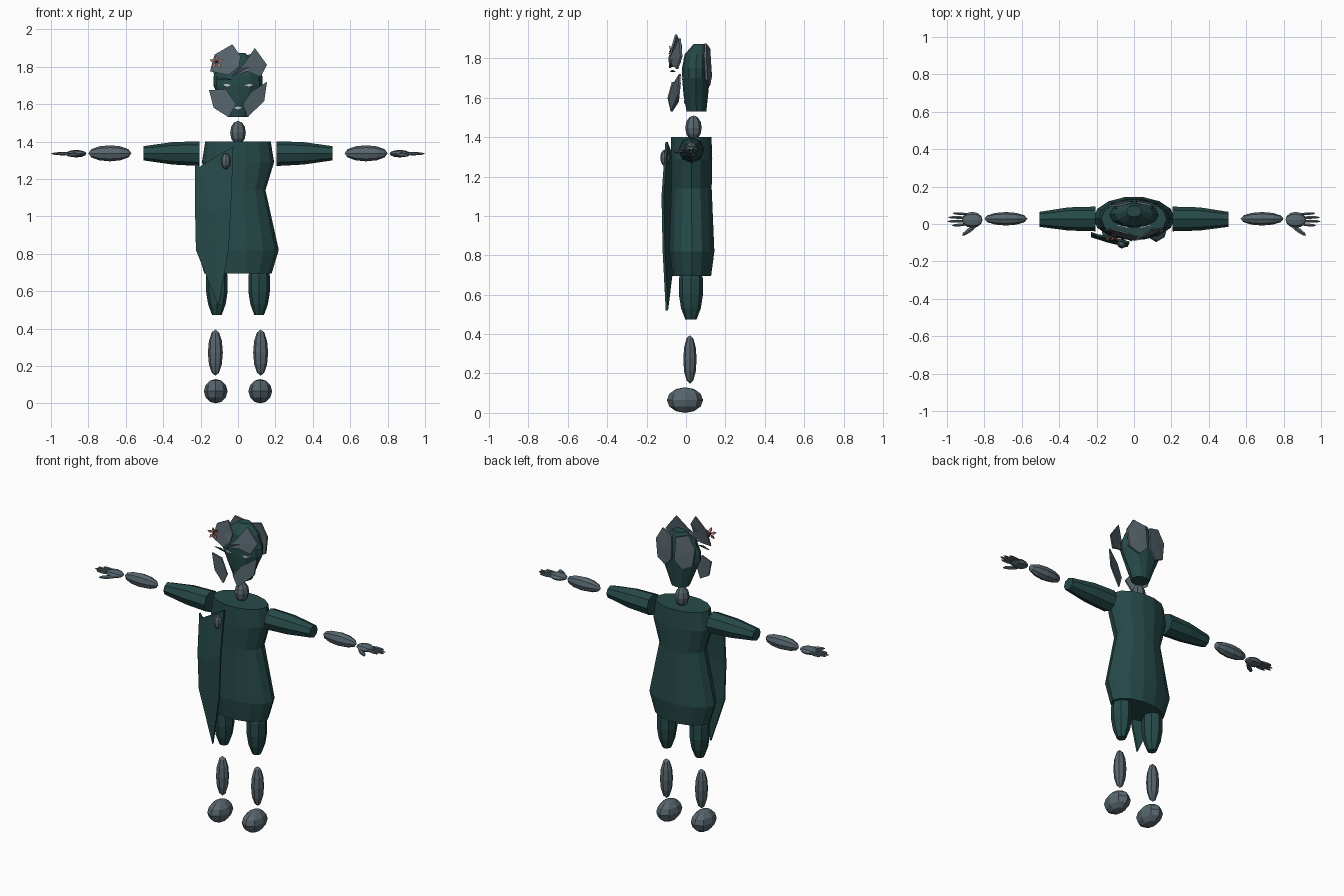
import bpy, bmesh, math
from mathutils import Vector

if "Cube" in bpy.data.objects:
    bpy.data.objects.remove(bpy.data.objects["Cube"])


def material(name, rgb):
    m = bpy.data.materials.new(name)
    m.diffuse_color = (*rgb, 1)
    m.use_nodes = True
    m.node_tree.nodes["Principled BSDF"].inputs["Base Color"].default_value = m.diffuse_color
    return m


GREEN = material("dark_green", (0.019, 0.068, 0.066))
GREY = material("slate_grey", (0.095, 0.132, 0.155))
WHITE = material("pale_grey", (0.55, 0.58, 0.58))
PINK = material("dusty_pink", (0.5, 0.2, 0.19))
RED = material("dark_red", (0.2, 0.02, 0.03))


def finish(name, bm, mat):
    bmesh.ops.recalc_face_normals(bm, faces=bm.faces)
    me = bpy.data.meshes.new(name)
    bm.to_mesh(me)
    bm.free()
    me.materials.append(mat)
    ob = bpy.data.objects.new(name, me)
    bpy.context.collection.objects.link(ob)
    return ob


def loft(name, rings, mat, sides=8, along_x=False):
    """Oval rings (cx, cy, cz, ra, rb) joined into a capped tube."""
    bm = bmesh.new()
    loops = []
    for cx, cy, cz, ra, rb in rings:
        loop = []
        for i in range(sides):
            a = 2 * math.pi * i / sides
            u, v = ra * math.cos(a), rb * math.sin(a)
            p = (cx, cy + u, cz + v) if along_x else (cx + u, cy + v, cz)
            loop.append(bm.verts.new(p))
        loops.append(loop)
    for lo, hi in zip(loops, loops[1:]):
        for i in range(sides):
            j = (i + 1) % sides
            bm.faces.new((lo[i], lo[j], hi[j], hi[i]))
    bm.faces.new(loops[0])
    bm.faces.new(loops[-1])
    return finish(name, bm, mat)


def bead(name, p0, p1, ra, rb, mat, segs=8, rings=6):
    """Faceted ellipsoid with its poles at p0 and p1."""
    p0, p1 = Vector(p0), Vector(p1)
    bm = bmesh.new()
    bmesh.ops.create_uvsphere(bm, u_segments=segs, v_segments=rings, radius=1)
    q = (p1 - p0).to_track_quat('Z', 'Y')
    for v in bm.verts:
        c = Vector((v.co.x * ra, v.co.y * rb, v.co.z * (p1 - p0).length / 2))
        v.co = q @ c + (p0 + p1) / 2
    return finish(name, bm, mat)


def plate(name, outline, y_of, mat, thick=0.01):
    """Sheet with an (x, z) outline, bent by y_of(x, z), split as a fan."""
    bm = bmesh.new()
    n = len(outline)
    cx, cz = (sum(p[k] for p in outline) / n for k in (0, 1))
    sides = []
    for d in (0, thick):
        hub = bm.verts.new((cx, y_of(cx, cz) + d, cz))
        rim = [bm.verts.new((x, y_of(x, z) + d, z)) for x, z in outline]
        for i in range(n):
            bm.faces.new((hub, rim[i], rim[(i + 1) % n]))
        sides.append(rim)
    f, b = sides
    for i in range(n):
        j = (i + 1) % n
        bm.faces.new((f[i], f[j], b[j], b[i]))
    return finish(name, bm, mat)


# Robe, neck and head
loft("robe", [(0, .03, .695, .18, .10), (0, .03, .82, .218, .117),
              (0, .028, 1.14, .147, .105), (0, .028, 1.29, .193, .108),
              (0, .027, 1.40, .175, .105)], GREEN, 14)
bead("neck", (0, .038, 1.385), (0, .038, 1.51), .042, .042, GREY)
loft("head", [(0, .053, 1.53, .055, .05), (0, .05, 1.61, .09, .062),
              (0, .05, 1.70, .132, .07), (0, .05, 1.75, .13, .07),
              (0, .053, 1.82, .10, .06), (0, .068, 1.872, .04, .03)], GREEN, 12)

# Arms and legs, both sides
for s, side in ((-1, "right"), (1, "left")):
    loft(side + "_sleeve", [(s * .205, .027, 1.335, .066, .066),
                            (s * .35, .027, 1.337, .062, .06),
                            (s * .505, .025, 1.337, .04, .038)], GREEN, 8, True)
    bead(side + "_forearm", (s * .57, .028, 1.337), (s * .80, .028, 1.337),
         .036, .043, GREY)
    bead(side + "_palm", (s * .81, .022, 1.335), (s * .92, .022, 1.335),
         .043, .02, GREY)
    for i, tip in enumerate((.975, 1.0, .995, .97)):
        y = -.008 + i * .022
        bead(f"{side}_finger_{i + 1}", (s * .885, y * .8 + .005, 1.335),
             (s * tip, y, 1.335), .009, .009, GREY, 6, 4)
    bead(side + "_thumb", (s * .84, -.005, 1.33), (s * .92, -.062, 1.328),
         .014, .012, GREY, 6, 4)
    x = s * .113
    loft(side + "_thigh", [(x, .025, .473, .026, .028), (x, .025, .53, .047, .05),
                           (x, .025, .60, .058, .061), (x, .025, .68, .058, .061),
                           (x, .025, .74, .04, .045)], GREEN)
    bead(side + "_shin", (s * .121, .02, .148), (s * .121, .02, .395),
         .040, .034, GREY)
    bead(side + "_foot", (s * .119, -.005, 0), (s * .119, -.005, .13),
         .063, .092, GREY)


# Floating mask pieces in front of the face
def mask_y(x, z):
    return -.098 + .4 * abs(x) + .2 * max(0, z - 1.77)


plate("mask_brow_right", [(-.15, 1.775), (-.125, 1.865), (-.03, 1.92),
                          (.015, 1.855), (.005, 1.80), (-.05, 1.755)], mask_y, GREY)
plate("mask_brow_left", [(-.03, 1.75), (.012, 1.795), (.035, 1.82), (.09, 1.90),
                         (.155, 1.81), (.12, 1.745), (.05, 1.775)], mask_y, GREY)
plate("mask_cheek_right", [(-.155, 1.675), (-.065, 1.68), (-.01, 1.60),
                           (-.05, 1.53), (-.13, 1.58)], mask_y, GREY)
plate("mask_cheek_left", [(.155, 1.72), (.14, 1.615), (.05, 1.53),
                          (.025, 1.60), (.07, 1.665)], mask_y, GREY)

# Plates behind the head
for s, side in ((-1, "right"), (1, "left")):
    plate("back_plate_" + side,
          [(s * x, z) for x, z in ((.015, 1.85), (.09, 1.875), (.135, 1.80),
                                   (.12, 1.69), (.06, 1.66), (.01, 1.71))],
          lambda x, z: .122 - .2 * abs(x) - .1 * max(0, z - 1.77), GREY, .012)

# Eyes, floating lash and mouth
for s, side in ((-1, "right"), (1, "left")):
    plate(side + "_eye", [(s * .09, 1.703), (s * .06, 1.708), (s * .032, 1.70),
                          (s * .06, 1.694)],
          lambda x, z: -.032 + .25 * abs(x), WHITE, .008)
plate("lash", [(-.12, 1.732), (-.07, 1.74), (-.03, 1.73), (-.07, 1.73)],
      lambda x, z: -.09 + .25 * abs(x), GREEN, .008)
plate("mouth", [(-.022, 1.58), (0, 1.588), (.022, 1.58), (0, 1.572)],
      lambda x, z: -.009, WHITE, .008)

# Flower on the mask
fx, fz = -.115, 1.825
for i in range(5):
    a = math.pi / 2 + i * 2 * math.pi / 5
    ca, sa = math.cos(a), math.sin(a)
    pts = [(fx + r * ca - w * sa, fz + r * sa + w * ca)
           for r, w in ((.004, 0), (.022, -.009), (.038, 0), (.022, .009))]
    plate(f"petal_{i + 1}", pts,
          lambda x, z: -.075 - .3 * math.hypot(x - fx, z - fz), PINK, .006)
bead("flower_centre", (fx, -.09, fz), (fx, -.03, fz), .007, .007, RED, 6, 4)


# Pointed cape over one shoulder, with its clasp
def cape_y(x, z):
    bulge = .03 * (1 - min(1, abs(z - .98) / .42))
    return -.103 - bulge + .30 * min(0, x + .04) * -1 * min(1, max(0, (z - .52) / .3))


plate("cape", [(-.205, 1.265), (-.025, 1.375), (-.035, 1.10), (-.05, .82),
               (-.105, .52), (-.225, .82), (-.23, 1.05), (-.23, 1.285)],
      cape_y, GREEN, .012)
bead("clasp", (-.065, -.105, 1.252), (-.065, -.105, 1.338), .026, .026, GREY)
